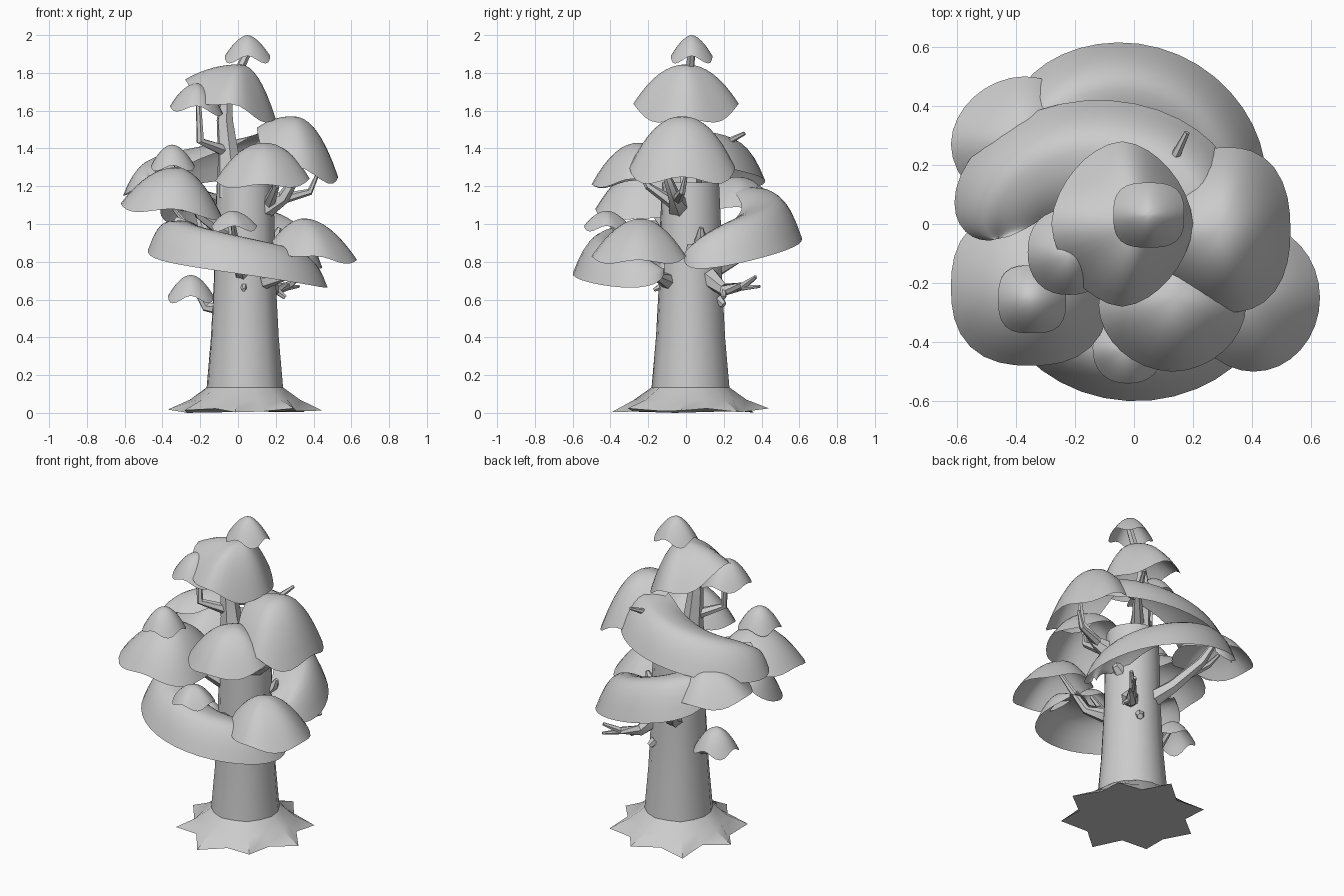
import bpy, bmesh
from math import sin, cos, pi, radians
from mathutils import Vector


def finish(name, bm, angle=40):
    bmesh.ops.recalc_face_normals(bm, faces=bm.faces[:])
    me = bpy.data.meshes.new(name)
    bm.to_mesh(me)
    bm.free()
    ob = bpy.data.objects.new(name, me)
    bpy.context.collection.objects.link(ob)
    bpy.ops.object.select_all(action='DESELECT')
    ob.select_set(True)
    bpy.context.view_layer.objects.active = ob
    bpy.ops.object.shade_smooth_by_angle(angle=radians(angle))
    return ob


def bridge(bm, a, b, closed=True):
    n = len(a)
    for i in range(n if closed else n - 1):
        j = (i + 1) % n
        bm.faces.new((a[i], a[j], b[j], b[i]))


def dome(name, x0, x1, y0, y1, apex, drops, corner=0.03, n=2.3, p=1.9):
    """Open leaf cap: bounding plan, apex, rim drop to +x,+y,-x,-y."""
    bm = bmesh.new()
    cx, cy, rx, ry = (x0 + x1) / 2, (y0 + y1) / 2, (x1 - x0) / 2, (y1 - y0) / 2
    top = bm.verts.new(apex)
    prev = None
    for k in range(1, 9):
        r, ring = k / 8, []
        for i in range(32):
            t = 2 * pi * i / 32
            c, s = cos(t), sin(t)
            q = (abs(c) ** n + abs(s) ** n) ** (-1 / n)
            e, no, w, so = drops
            h = c * c * (e if c > 0 else w) + s * s * (no if s > 0 else so)
            h += corner * sin(2 * t) ** 2
            ring.append(bm.verts.new((apex[0] * (1 - r) + r * (cx + rx * q * c),
                                      apex[1] * (1 - r) + r * (cy + ry * q * s),
                                      apex[2] - h * r ** p)))
        if prev:
            bridge(bm, prev, ring)
        else:
            for i in range(32):
                bm.faces.new((top, ring[i], ring[(i + 1) % 32]))
        prev = ring
    finish(name, bm, 60)


def crescent(name, c, rx, ry, w, a0, a1, z0, z1, d_out=0.2, d_in=0.05, bend=1.0):
    """Long leaf cap wrapping round the trunk, rim lower on the outside."""
    bm = bmesh.new()
    prev = None
    for k in range(33):
        u = sin((k / 16 - 1) * pi / 2) * 0.995
        t = (u + 1) / 2
        a = radians(a0 + (a1 - a0) * t)
        e = (1 - abs(u) ** 6) ** 0.5
        row = []
        for j in range(13):
            s = j / 6 - 1
            off = w * s * e
            d = (d_out if s > 0 else d_in) * abs(s) ** 2.2 * (0.3 + 0.7 * e)
            z = z0 + (z1 - z0) * t ** bend - d - 0.08 * abs(u) ** 6 * (1 - abs(s))
            row.append(bm.verts.new((c[0] + (rx + off) * cos(a),
                                     c[1] + (ry + off) * sin(a), z)))
        if prev:
            bridge(bm, prev, row, False)
        prev = row
    finish(name, bm, 60)


def branch(name, *limbs):
    """Six-sided tapering limbs; each limb is a list of (x, y, z, radius)."""
    bm = bmesh.new()
    for pts in limbs:
        P = [Vector(p[:3]) for p in pts]
        prev = None
        for i, p in enumerate(P):
            d = (P[min(i + 1, len(P) - 1)] - P[max(i - 1, 0)]).normalized()
            u = d.cross(Vector((0.3, 0.9, 0.2))).normalized()
            v = d.cross(u)
            ring = [bm.verts.new(p + pts[i][3] * (u * cos(k * pi / 3) + v * sin(k * pi / 3)))
                    for k in range(6)]
            if prev:
                bridge(bm, prev, ring)
            else:
                bm.faces.new(ring)
            prev = ring
        bm.faces.new(prev)
    finish(name, bm, 35)


# trunk with star-shaped root flare
bm = bmesh.new()
prev = None
for z, tip, valley in [(0.012, 0.415, 0.315), (0.07, 0.295, 0.26),
                       (0.135, 0.205, 0.2), (0.4, 0.182, 0.18), (0.72, 0.165, 0.165),
                       (1.0, 0.16, 0.16), (1.22, 0.15, 0.15)]:
    ring = []
    for i in range(16):
        a = 2 * pi * i / 16 - 0.12
        r = valley if i % 2 else tip * (1 + 0.03 * sin(i * 2.3))
        zz = z + (0.012 * sin(i * 1.9) if z < 0.02 else 0)
        ring.append(bm.verts.new((0.035 + r * cos(a), 0.025 + r * sin(a), max(0, zz))))
    if prev:
        bridge(bm, prev, ring)
    else:
        bm.faces.new(ring)
    prev = ring
bm.faces.new(prev)
finish("trunk", bm, 38)

# branches
branch("leader_branch",
       [(-0.02, 0, 1.15, .10), (-0.05, 0, 1.35, .06), (-0.07, 0, 1.55, .045), (-0.06, 0, 1.7, .03)],
       [(-0.05, 0, 1.38, .035), (-0.2, -0.1, 1.44, .022), (-0.21, -0.1, 1.66, .014)],
       [(-0.06, 0, 1.68, .03), (0.0, 0.02, 1.8, .025), (0.06, 0.03, 1.93, .02)],
       [(-0.03, 0, 1.3, .04), (0.1, 0.15, 1.4, .025), (0.18, 0.31, 1.48, .01)])
branch("right_branch",
       [(0.12, -0.03, 1.08, .07), (0.24, -0.06, 1.14, .035), (0.31, -0.1, 1.25, .022), (0.33, -0.1, 1.42, .012)],
       [(0.22, -0.05, 1.13, .03), (0.38, -0.02, 1.17, .018), (0.42, 0.0, 1.26, .01)],
       [(0.16, -0.05, 1.1, .035), (0.2, -0.2, 1.2, .02), (0.16, -0.27, 1.33, .01)])
branch("back_branch",
       [(0.0, 0.1, 0.74, .06), (-0.08, 0.26, 0.82, .04), (-0.18, 0.4, 0.96, .03), (-0.22, 0.48, 1.08, .015)],
       [(-0.12, 0.32, 0.87, .025), (-0.26, 0.36, 0.98, .018), (-0.34, 0.36, 1.08, .01)])
branch("low_back_branch",
       [(0.13, 0.12, 0.72, .055), (0.19, 0.2, 0.65, .035), (0.26, 0.3, 0.67, .022), (0.33, 0.37, 0.72, .01)],
       [(0.24, 0.27, 0.66, .018), (0.32, 0.39, 0.67, .009)],
       [(0.2, 0.2, 0.65, .02), (0.25, 0.2, 0.61, .012)])
branch("left_branches",
       [(-0.07, 0.03, 0.55, .04), (-0.17, 0.04, 0.56, .025), (-0.24, 0.05, 0.68, .012)],
       [(-0.05, -0.06, 0.95, .05), (-0.2, -0.15, 1.05, .03), (-0.35, -0.24, 1.36, .012)])
branch("front_branches",
       [(0.02, -0.12, 0.74, .04), (0.0, -0.25, 0.82, .025), (-0.03, -0.42, 1.03, .012)],
       [(0.14, -0.1, 0.7, .045), (0.24, -0.15, 0.72, .025), (0.36, -0.24, 0.96, .012)])
branch("knots",
       [(0.16, 0.07, 0.9, .04), (0.2, 0.08, 0.93, .03), (0.22, 0.08, 0.98, .012)],
       [(0.1, 0.17, 0.6, .03), (0.12, 0.2, 0.57, .018)],
       [(0.03, -0.13, 0.67, .02), (0.03, -0.17, 0.65, .01)])

# leaf caps, top to bottom
dome("top_cap", -.07, .17, -.08, .14, (.05, .03, 2.0), (.11,) * 4, .04, 3, 1.7)
dome("upper_cap", -.28, .2, -.28, .28, (.01, 0, 1.845), (.29, .21, .08, .21), .05, 1.7, 2.1)
dome("upper_left_cap", -.36, -.08, -.24, .05, (-.22, -.1, 1.745), (.16, .12, .12, .12))
dome("right_cap", .1, .53, -.3, .26, (.29, -.02, 1.57), (.32, .27, .06, .27), .06, 2.4, 2.2)
dome("front_cap", -.12, .38, -.5, -.05, (.14, -.25, 1.43), (.19, .12, .2, .22), .03, 1.9, 2.1)
dome("left_cap", -.62, -.08, -.48, .05, (-.33, -.22, 1.3), (.27, .13, .19, .22), .03, 2.5, 2.0)
dome("left_top_cap", -.46, -.23, -.37, -.14, (-.35, -.25, 1.42), (.11,) * 4, .03, 3)
dome("back_left_cap", -.62, -.12, .04, .5, (-.36, .28, 1.25), (.16, .17, .14, .12), .03, 1.9)
dome("front_right_cap", .18, .63, -.5, 0, (.35, -.24, 1.03), (.22, .2, .12, .2), .03, 2.0, 1.9)
dome("front_small_cap", -.14, .1, -.54, -.3, (-.03, -.42, 1.07), (.08,) * 4)
dome("low_left_cap", -.37, -.13, -.07, .17, (-.25, .05, .73), (.11,) * 4, .04, 3)

# long caps curling round the trunk
crescent("front_crescent", (0.005, -.1), .36, .34, .16, 176, 358, 1.06, .82)
crescent("back_upper_crescent", (-.12, 0), .345, .25, .17, -2, 192, 1.53, 1.31)
crescent("back_lower_crescent", (-.05, .1), .35, .355, .16, -17, 150, .91, 1.24, .22, .05, .8)
